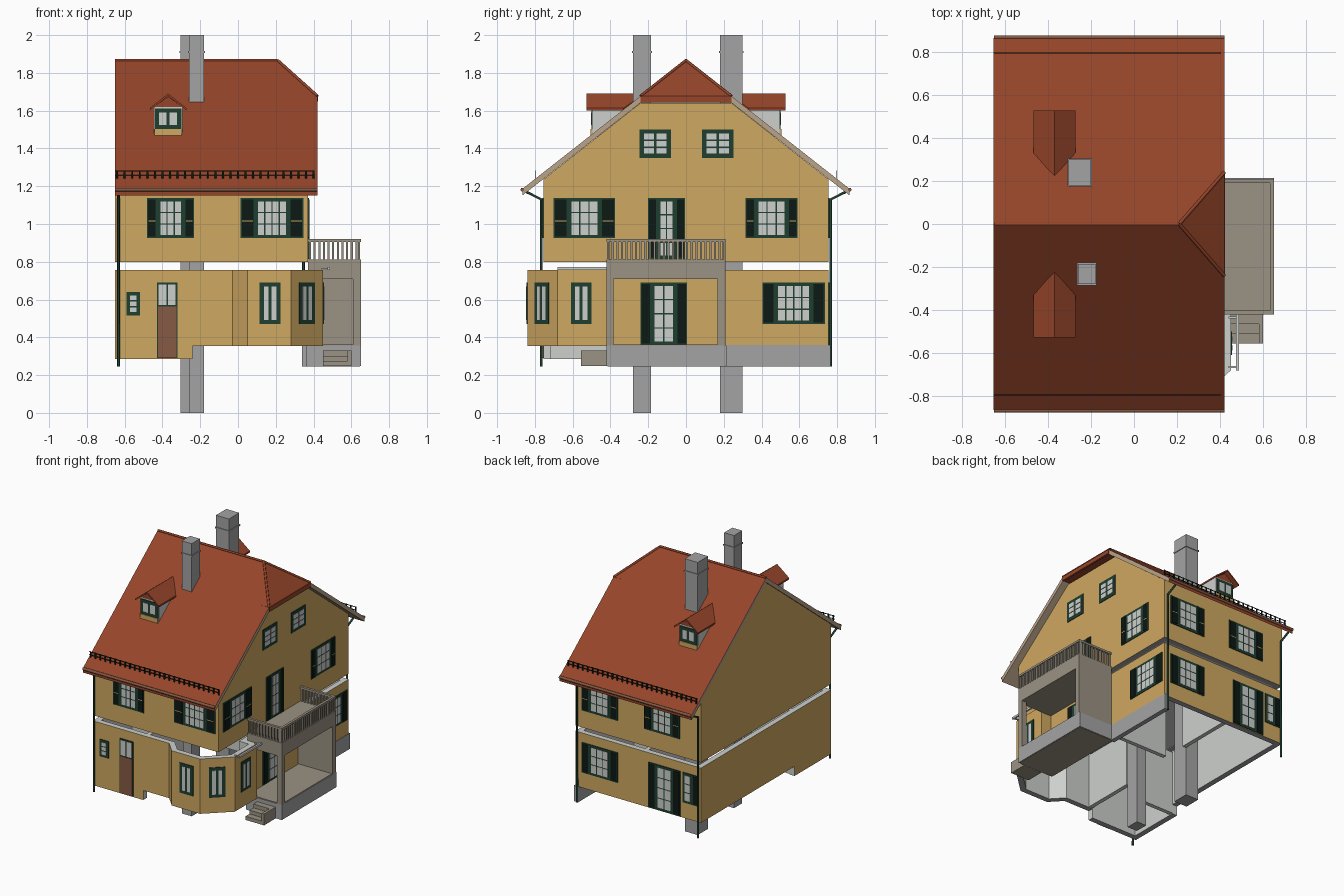
import bpy, bmesh
from mathutils import Matrix, Vector

cube = bpy.data.objects.get("Cube")
if cube:
    bpy.data.objects.remove(cube, do_unlink=True)


def material(name, r, g, b):
    lin = [(c / 255 / 12.92) if c < 11 else ((c / 255 + 0.055) / 1.055) ** 2.4 for c in (r, g, b)]
    m = bpy.data.materials.new(name)
    m.use_nodes = True
    m.diffuse_color = (*lin, 1)
    m.node_tree.nodes["Principled BSDF"].inputs["Base Color"].default_value = (*lin, 1)
    return m


TAN, RED, GREEN, DARK, LIGHT, BROWN, TAUPE, GREY, BEIGE = range(9)
MATS = [material("ochre plaster", 207, 168, 97), material("red roof tile", 150, 69, 42),
        material("green frame", 31, 62, 48), material("dark shutter", 12, 24, 19),
        material("pale grey", 205, 208, 205), material("brown wood", 134, 90, 68),
        material("taupe stone", 155, 146, 131), material("grey concrete", 164, 164, 164),
        material("beige verge", 186, 164, 138)]


class Part:
    """Collects coloured solids into one object."""
    def __init__(self, name, matrix=None):
        self.name, self.bm, self.m = name, bmesh.new(), matrix or Matrix()

    def face(self, pts, mat):
        f = self.bm.faces.new([self.bm.verts.new(self.m @ Vector(p)) for p in pts])
        f.material_index = mat

    def prism(self, pts, shift, mat, cap=None, back=None):
        top = [Vector(p) for p in pts]
        low = [p + Vector(shift) for p in top]
        self.face(top, mat if cap is None else cap)
        self.face(low[::-1], mat if back is None else back)
        for i in range(len(top)):
            j = (i + 1) % len(top)
            self.face([top[j], top[i], low[i], low[j]], mat)

    def box(self, x0, x1, y0, y1, z0, z1, mat):
        self.prism([(x0, y0, z1), (x1, y0, z1), (x1, y1, z1), (x0, y1, z1)], (0, 0, z0 - z1), mat)

    def done(self):
        bmesh.ops.remove_doubles(self.bm, verts=self.bm.verts, dist=1e-5)
        bmesh.ops.recalc_face_normals(self.bm, faces=self.bm.faces)
        me = bpy.data.meshes.new(self.name)
        self.bm.to_mesh(me)
        self.bm.free()
        for m in MATS:
            me.materials.append(m)
        bpy.context.collection.objects.link(bpy.data.objects.new(self.name, me))


def tube(name, pts, radius, mat):
    cu = bpy.data.curves.new(name, "CURVE")
    cu.dimensions, cu.bevel_depth, cu.bevel_resolution, cu.use_fill_caps = "3D", radius, 1, True
    sp = cu.splines.new("POLY")
    sp.points.add(len(pts) - 1)
    for p, q in zip(sp.points, pts):
        p.co = (*q, 1)
    cu.materials.append(MATS[mat])
    bpy.context.collection.objects.link(bpy.data.objects.new(name, cu))


def wall_ring(name, pts, z0, z1, closed=True, t=0.04):
    """Hollow wall: plaster outside, pale inside, grey underside."""
    pts = [Vector(p) for p in pts]
    n = len(pts)
    norms = []
    for i in range(n):
        d = (pts[(i + 1) % n] - pts[i]).normalized()
        norms.append(Vector((-d.y, d.x)))
    inner = []
    for i in range(n):
        a, b = norms[i - 1], norms[i]
        if not closed and i in (0, n - 1):
            a = b = norms[0] if i == 0 else norms[n - 2]
        inner.append(pts[i] + t * (a + b) / (1 + a.dot(b)))
    part = Part(name)
    at = lambda p, z: (p.x, p.y, z)
    for i in range(n if closed else n - 1):
        j = (i + 1) % n
        p, q, r, s = pts[i], pts[j], inner[j], inner[i]
        part.face([at(p, z0), at(q, z0), at(q, z1), at(p, z1)], TAN)
        part.face([at(r, z0), at(s, z0), at(s, z1), at(r, z1)], LIGHT)
        part.face([at(p, z1), at(q, z1), at(r, z1), at(s, z1)], LIGHT)
        part.face([at(s, z0), at(r, z0), at(q, z0), at(p, z0)], GREY)
    if not closed:
        for p, s in ((pts[0], inner[0]), (pts[-1], inner[-1])):
            part.face([at(p, z0), at(s, z0), at(s, z1), at(p, z1)], LIGHT)
    part.done()


def window(name, x, y, n, w, z0, z1, cols=3, rows=3, shutter=0.0, door=0.0, sides=(-1, 1), gap=0.007, b=0.018):
    """Frame plate with panes; optional shutters and wooden door panel."""
    n = Vector((*n, 0)).normalized()
    u = Vector((-n.y, n.x, 0))
    m = Matrix((u, (0, 0, 1), n)).transposed().to_4x4()
    m.translation = (x, y, 0)
    part = Part(name, m)
    part.box(-w / 2, w / 2, z0, z1, -0.002, 0.005, GREEN)
    g = 0.006
    low = z0 + b + door
    if door:
        part.box(-w / 2 + 0.006, w / 2 - 0.006, z0, low - g, 0, 0.009, BROWN)
    pw, ph = (w - 2 * b + gap) / cols, (z1 - b - low + g) / rows
    for i in range(cols):
        for j in range(rows):
            a, c = -w / 2 + b + i * pw, low + j * ph
            part.box(a, a + pw - gap, c, c + ph - g, 0, 0.007, LIGHT)
    if shutter:
        for s in sides:
            a, c = sorted((s * w / 2, s * (w / 2 + shutter)))
            part.box(a, c, z0, z1, 0, 0.006, GREEN)
            part.box(a + 0.006, c - 0.006, z0 + 0.008, z1 - 0.008, 0, 0.009, DARK)
            if z0 > 0.9:  # small catch across the louvres
                part.box(a + 0.008, c - 0.008, 1.014, 1.019, 0, 0.0095, TAN)
    part.done()


FRONT, BACK, EAST = (0, -1), (0, 1), (1, 0)
W, E, D = -0.65, 0.37, 0.755

# Storey walls, with the polygonal corner bay below
wall_ring("ground_floor_walls", [(W, -D), (-0.03, -D), (0.05, -0.84), (0.28, -0.84), (0.45, -0.68),
                                 (0.45, -0.42), (E, -0.42), (E, D), (W, D)], 0.355, 0.757)
wall_ring("entrance_base_walls", [(W, -0.33), (W, -D), (-0.24, -D)], 0.285, 0.355, closed=False)
wall_ring("upper_floor_walls", [(W, -D), (E, -D), (E, D), (W, D)], 0.798, 1.236)
floor = Part("upper_floor_slab")
floor.box(W + 0.03, E - 0.03, -D + 0.03, D - 0.03, 0.802, 0.82, LIGHT)
floor.done()
rooms = Part("partition_walls")
rooms.box(-0.24, -0.21, -0.72, -0.33, 0.36, 0.757, LIGHT)
rooms.box(-0.62, -0.3, -0.36, -0.33, 0.29, 0.757, LIGHT)
rooms.box(-0.17, 0.34, 0.1, 0.13, 0.36, 0.757, LIGHT)
rooms.box(-0.2, -0.17, 0.3, 0.72, 0.36, 0.757, LIGHT)
rooms.done()
gables = Part("gable_walls")
gables.prism([(W, -D, 1.236), (W, 0, 1.829), (W, D, 1.236)], (0.04, 0, 0), TAN, back=LIGHT)
gables.prism([(E, -D, 1.236), (E, D, 1.236), (E, 0.24, 1.641), (E, -0.24, 1.641)], (-0.04, 0, 0), TAN, back=LIGHT)
gables.done()

# Half-hipped roof: red tiles and eave edges, beige verge and underside
RW, RX, EV, RZ, SL = -0.652, 0.42, 0.865, 1.866, 0.785
roof_z = lambda y: RZ - SL * abs(y)
roof = Part("roof")
drop = (0, 0, -0.035)
for s in (-1, 1):
    roof.prism([(RW, s * EV, roof_z(EV)), (RX, s * EV, roof_z(EV)), (RX, s * 0.24, roof_z(0.24)),
                (0.21, 0, RZ), (RW, 0, RZ)], drop, BEIGE, cap=RED)
    tube("gutter", [(W, s * 0.867, 1.182), (RX, s * 0.867, 1.182)], 0.01, BROWN)
    tube("hip_cap", [(RX, s * 0.24, roof_z(0.24)), (0.21, 0, RZ)], 0.008, RED)
roof.prism([(RX, -0.24, roof_z(0.24)), (RX, 0.24, roof_z(0.24)), (0.21, 0, RZ)], drop, RED)
for f in roof.bm.faces:
    f.normal_update()
    if abs(f.normal.y) > 0.99:
        f.material_index = RED
roof.done()
tube("ridge_cap", [(W, 0, RZ), (0.21, 0, RZ)], 0.008, RED)
fascia = Part("hip_fascia")
fascia.box(0.36, RX + 0.004, -0.24, 0.24, 1.648, 1.678, RED)
fascia.done()

# Snow guards
for s in (-1, 1):
    guard = Part("snow_guard")
    y, z = s * 0.795, roof_z(0.795)
    for h in (0.014, 0.036):
        guard.box(W, RX - 0.015, y - 0.002, y + 0.002, z + h, z + h + 0.004, DARK)
    for i in range(27):
        x = W + 0.005 + i * 0.04
        guard.box(x, x + 0.01, y - 0.002, y + 0.002, z - 0.005, z + 0.042, DARK)
    guard.done()

# Dormers
for s, n in ((-1, FRONT), (1, BACK)):
    c = -0.37
    body = Part("dormer_body")
    body.box(c - 0.075, c + 0.075, *sorted((s * 0.3, s * 0.495)), 1.46, 1.62, LIGHT)
    body.box(c - 0.072, c + 0.072, *sorted((s * 0.49, s * 0.505)), 1.465, 1.503, TAN)
    body.prism([(c - 0.075, s * 0.495, 1.62), (c + 0.075, s * 0.495, 1.62), (c, s * 0.495, 1.675)],
               (0, -s * 0.2, 0), RED)
    body.done()
    window("dormer_window", c, s * 0.496, n, 0.14, 1.503, 1.612, cols=2, rows=1, gap=0.016, b=0.022)
    top = Part("dormer_roof")
    for k in (-1, 1):
        top.prism([(c, s * 0.528, 1.69), (c, s * 0.22, 1.69), (c + k * 0.097, s * 0.33, 1.614),
                   (c + k * 0.097, s * 0.528, 1.614)], (0, 0, -0.012), RED)
    top.done()

# Chimneys
for x0, x1, y0, y1 in ((-0.305, -0.2, 0.18, 0.3), (-0.26, -0.18, -0.28, -0.185)):
    ch = Part("chimney")
    ch.box(x0, x1, y0, y1, 0, 2, GREY)
    ch.box(x0 - 0.005, x1 + 0.005, y0 - 0.005, y1 + 0.005, 1.905, 1.915, GREY)
    ch.done()

# Downpipes
for x, s in ((-0.633, -1), (-0.633, 1), (0.347, 1)):
    tube("downpipe", [(x, s * 0.855, 1.175), (x, s * 0.766, 1.13), (x, s * 0.766, 0.245)], 0.008, GREEN)

# Front openings
window("front_upper_window_right", -0.357, -D, FRONT, 0.145, 0.925, 1.137, shutter=0.052)
window("front_upper_window_left", 0.18, -D, FRONT, 0.185, 0.925, 1.137, cols=4, shutter=0.073)
window("small_front_window", -0.555, -D, FRONT, 0.072, 0.515, 0.64, cols=1)
window("front_door", -0.375, -D, FRONT, 0.11, 0.29, 0.69, cols=2, rows=1, door=0.27, b=0.01)

# Bay windows
window("bay_front_window", 0.17, -0.84, FRONT, 0.11, 0.47, 0.69, cols=2, rows=1, gap=0.016, b=0.022)
window("bay_corner_window", 0.363, -0.762, (0.16, -0.17), 0.11, 0.47, 0.69, cols=2, rows=1, gap=0.016, b=0.022)
window("bay_side_window", 0.45, -0.555, EAST, 0.11, 0.47, 0.69, cols=2, rows=1, gap=0.016, b=0.022)
ledge = Part("bay_rail")
ledge.box(0.475, 0.488, -0.68, -0.42, 0.757, 0.772, LIGHT)
for y in (-0.67, -0.44):
    ledge.box(0.44, 0.476, y, y + 0.01, 0.757, 0.765, LIGHT)
ledge.done()

# Gable side openings
for y in (-0.163, 0.168):
    window("attic_window", E, y, EAST, 0.165, 1.35, 1.5, cols=2, gap=0.012, b=0.022)
window("side_upper_window_front", E, -0.538, EAST, 0.175, 0.925, 1.137, shutter=0.075)
window("side_upper_window_back", E, 0.453, EAST, 0.175, 0.925, 1.137, shutter=0.05)
window("balcony_door", E, -0.103, EAST, 0.1, 0.815, 1.137, cols=2, rows=4, shutter=0.048)
window("terrace_door", E, -0.118, EAST, 0.135, 0.36, 0.69, cols=2, rows=4, shutter=0.056)
window("side_lower_window", E, 0.57, EAST, 0.2, 0.47, 0.69, cols=4, shutter=0.065)

# Back openings
for x in (0.17, -0.335):
    window("back_upper_window", x, D, BACK, 0.17, 0.925, 1.137, shutter=0.06)
window("back_lower_window", 0.17, D, BACK, 0.17, 0.47, 0.69, shutter=0.06)
window("back_door", -0.355, D, BACK, 0.14, 0.36, 0.69, cols=2, rows=4, shutter=0.06)
window("back_narrow_window", -0.545, D, BACK, 0.08, 0.47, 0.69, cols=1, shutter=0.05, sides=(1,))

# Plinth, balcony and terrace
plinth = Part("plinth")
plinth.box(E - 0.03, E + 0.004, 0.2, 0.765, 0.245, 0.36, GREY)
plinth.box(E - 0.01, 0.65, -0.42, 0.214, 0.248, 0.358, GREY)
plinth.box(E - 0.005, 0.645, -0.415, 0.21, 0.245, 0.249, TAUPE)
plinth.done()
B0, B1, BX = -0.42, 0.208, 0.65
balcony = Part("balcony")
balcony.box(E, BX, B0, B1, 0.71, 0.812, TAUPE)
balcony.box(E, BX, B1 - 0.04, B1, 0.358, 0.71, TAUPE)
balcony.box(BX - 0.04, BX, B0, B0 + 0.035, 0.358, 0.71, TAUPE)
balcony.box(E + 0.005, BX - 0.005, B0 + 0.005, B1 - 0.04, 0.358, 0.362, TAUPE)
balcony.done()
rail = Part("balcony_railing")
t = 0.018
rail.box(BX - t, BX, B0, B1, 0.905, 0.92, TAUPE)
for y in (B0, B1 - t):
    rail.box(E, BX - t, y, y + t, 0.905, 0.92, TAUPE)
    for i in range(11):
        x = E + 0.006 + i * 0.0245
        rail.box(x, x + 0.011, y + 0.003, y + t - 0.003, 0.812, 0.905, TAUPE)
for i in range(26):
    y = B0 + 0.002 + i * 0.0246
    rail.box(BX - t + 0.003, BX - 0.003, y, y + 0.011, 0.812, 0.905, TAUPE)
rail.done()
steps = Part("terrace_steps")
for i in range(3):
    steps.box(0.45, 0.58, B0 - 0.045 * (i + 1), B0 - 0.045 * i, 0.247, 0.33 - 0.028 * i, TAUPE)
steps.box(0.58, 0.6, B0 - 0.135, B0, 0.247, 0.33, TAUPE)
steps.done()
